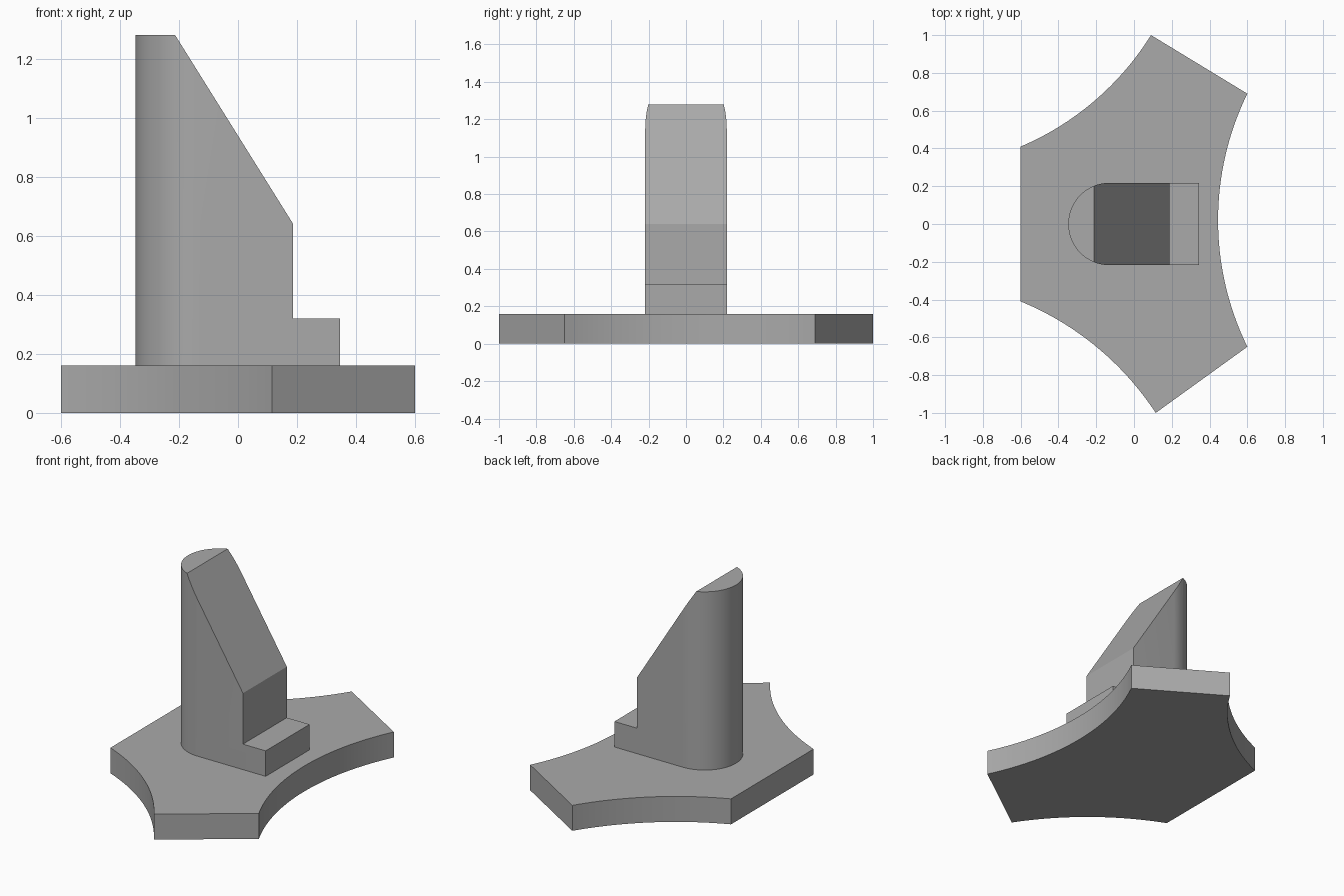
import bpy
import bmesh
import math
from mathutils import Vector

if "Cube" in bpy.data.objects:
    bpy.data.objects.remove(bpy.data.objects["Cube"], do_unlink=True)

GREY = (0.4, 0.4, 0.4, 1.0)
grey = bpy.data.materials.new("plain grey")
grey.use_nodes = True
grey.diffuse_color = GREY
grey.node_tree.nodes["Principled BSDF"].inputs["Base Color"].default_value = GREY


def prism(name, outline, sweep):
    """Solid made by sweeping a closed planar outline along a vector."""
    bm = bmesh.new()
    cap = bm.faces.new([bm.verts.new(p) for p in outline])
    swept = bmesh.ops.extrude_face_region(bm, geom=[cap], use_keep_orig=True)
    moved = [g for g in swept["geom"] if isinstance(g, bmesh.types.BMVert)]
    bmesh.ops.translate(bm, vec=Vector(sweep), verts=moved)
    bmesh.ops.recalc_face_normals(bm, faces=bm.faces)
    mesh = bpy.data.meshes.new(name)
    bm.to_mesh(mesh)
    bm.free()
    mesh.materials.append(grey)
    obj = bpy.data.objects.new(name, mesh)
    bpy.context.collection.objects.link(obj)
    return obj


def select_only(obj):
    bpy.ops.object.select_all(action="DESELECT")
    obj.select_set(True)
    bpy.context.view_layer.objects.active = obj


def scallop(start, end, sag, steps=32):
    """Arc from start to end, bowed by sag to the left of travel."""
    a, b = Vector(start), Vector(end)
    chord = b - a
    half = chord.length / 2
    radius = (half * half + sag * sag) / (2 * sag)
    along = chord.normalized()
    left = Vector((-along.y, along.x))
    centre = (a + b) / 2 + left * (sag - radius)
    spread = math.asin(half / radius)
    turns = [spread * (2 * i / steps - 1) for i in range(steps + 1)]
    return [centre + radius * (along * math.sin(t) + left * math.cos(t)) for t in turns]


# Base plate: three scalloped sides joined by straight ends, counter-clockwise
plate = (scallop((-0.6, -0.41), (0.115, -1), 0.07)
         + scallop((0.6, -0.65), (0.6, 0.69), 0.155)
         + scallop((0.09, 1), (-0.6, 0.41), 0.07))
base = prism("base_plate", [(p.x, p.y, 0) for p in plate], (0, 0, 0.16))

# Upright: round-backed footprint trimmed by the sloped and stepped side profile
R, BACK, TOE, FLOOR = 0.218, -0.13, 0.345, 0.16
arc = [math.pi * (0.5 + i / 32) for i in range(33)]
foot = [(BACK + R * math.cos(t), R * math.sin(t), FLOOR) for t in arc]
foot += [(TOE, -R, FLOOR), (TOE, R, FLOOR)]
upright = prism("upright", foot, (0, 0, 1.3))

side = [(-0.5, 0), (0.5, 0), (0.5, 0.32), (0.187, 0.32),
        (0.187, 0.64), (-0.213, 1.28), (-0.5, 1.28)]
trim = prism("upright_trim", [(x, -0.5, z) for x, z in side], (0, 1, 0))
trim.hide_render = True
cut = upright.modifiers.new("trim", "BOOLEAN")
cut.operation = "INTERSECT"
cut.solver = "EXACT"
cut.object = trim
select_only(upright)
bpy.ops.object.modifier_apply(modifier="trim")
bpy.data.objects.remove(trim, do_unlink=True)

# Smooth curved walls, crisp corners
for obj in (base, upright):
    select_only(obj)
    bpy.ops.object.shade_smooth_by_angle(angle=math.radians(20))
